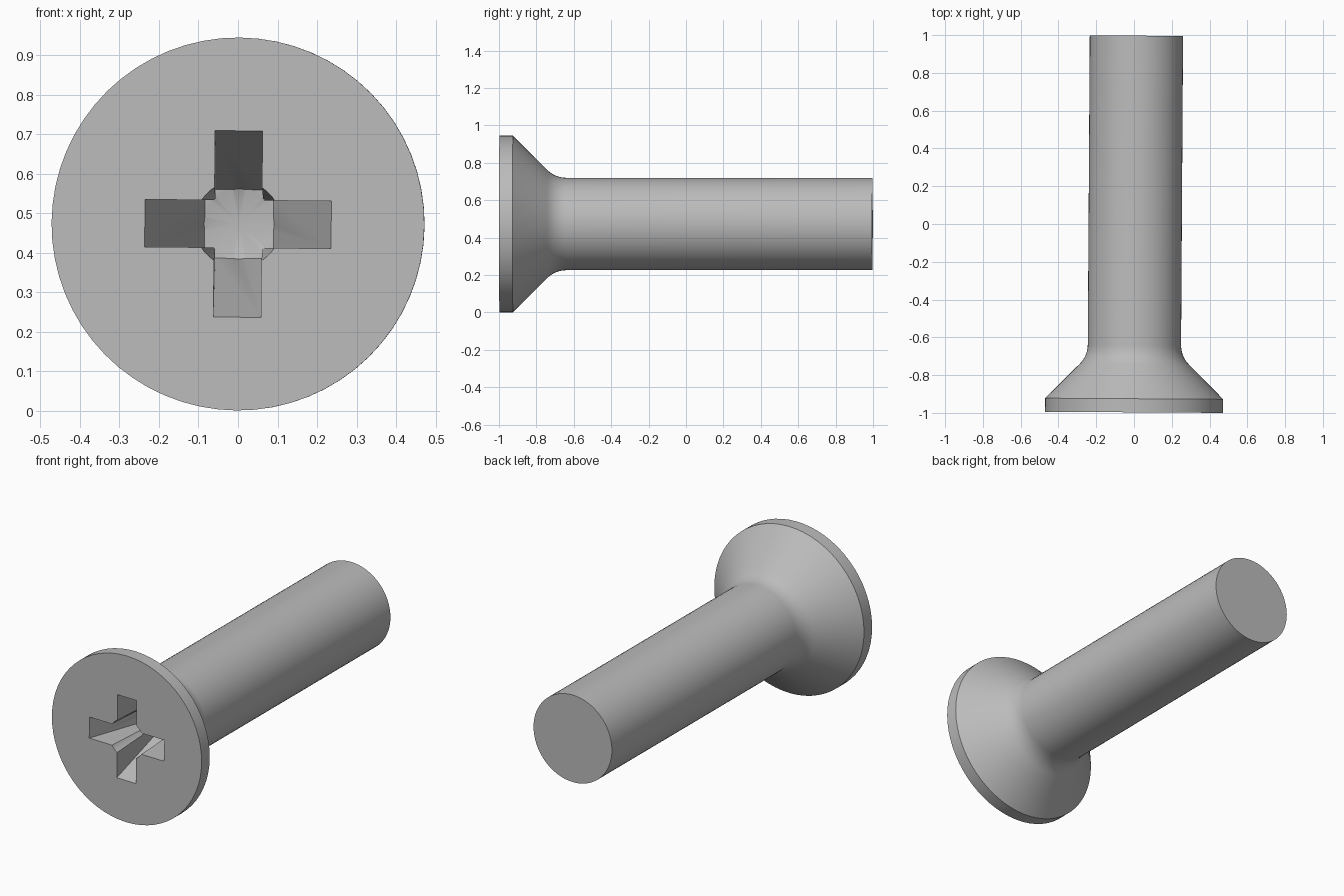
import bpy, bmesh, math
from mathutils import Matrix

if "Cube" in bpy.data.objects:
    bpy.data.objects.remove(bpy.data.objects["Cube"])

SEGMENTS = 64
HEAD_R, SHAFT_R, LENGTH = 0.472, 0.247, 1.994
RIM, FILLET = 0.072, 0.145
DEPTH, TIP = 0.44, 0.47

steel = bpy.data.materials.new("grey_steel")
steel.use_nodes = True
steel.diffuse_color = (0.5, 0.5, 0.5, 1)
steel.node_tree.nodes["Principled BSDF"].inputs["Base Color"].default_value = (0.5, 0.5, 0.5, 1)


def make_object(name, bm):
    bmesh.ops.recalc_face_normals(bm, faces=bm.faces)
    mesh = bpy.data.meshes.new(name)
    bm.to_mesh(mesh)
    bm.free()
    mesh.materials.append(steel)
    obj = bpy.data.objects.new(name, mesh)
    bpy.context.collection.objects.link(obj)
    return obj


def lathe(name, profile):
    """Revolve (radius, depth) points around the y axis."""
    bm = bmesh.new()
    verts = [bm.verts.new((r, y, 0)) for r, y in profile]
    edges = [bm.edges.new(pair) for pair in zip(verts, verts[1:])]
    bmesh.ops.spin(bm, geom=verts + edges, cent=(0, 0, 0), axis=(0, 1, 0),
                   angle=math.tau, steps=SEGMENTS)
    bmesh.ops.remove_doubles(bm, verts=bm.verts, dist=1e-5)
    # Close the flat ends
    bmesh.ops.holes_fill(bm, edges=[e for e in bm.edges if e.is_boundary], sides=0)
    return make_object(name, bm)


def slot(name, angle):
    """Tapered bar that narrows with depth, turned about the y axis."""
    slope = (0.236 - 0.087) / DEPTH
    outline = [(-0.236 - slope * 0.1, -0.1), (0.236 + slope * 0.1, -0.1),
               (0.087, DEPTH), (-0.087, DEPTH)]
    bm = bmesh.new()
    face = bm.faces.new([bm.verts.new((x, y, -0.06)) for x, y in outline])
    new = bmesh.ops.extrude_face_region(bm, geom=[face])["geom"]
    bmesh.ops.translate(bm, vec=(0, 0, 0.12),
                        verts=[v for v in new if isinstance(v, bmesh.types.BMVert)])
    bmesh.ops.rotate(bm, verts=bm.verts, matrix=Matrix.Rotation(angle, 3, "Y"))
    return make_object(name, bm)


# Screw body: rim, countersunk cone, rounded neck, straight shaft
neck = RIM + HEAD_R - SHAFT_R + FILLET * math.tan(math.pi / 8)
arc = [math.radians(45 - 45 * i / 6) for i in range(7)]
profile = [(HEAD_R, 0), (HEAD_R, RIM)]
profile += [(SHAFT_R + FILLET * (1 - math.cos(a)), neck - FILLET * math.sin(a)) for a in arc]
profile += [(SHAFT_R, LENGTH)]
screw = lathe("screw_body", profile)

# Cross recess: two tapered slots and a pointed core
cutters = [
    slot("slot_cutter_across", 0),
    slot("slot_cutter_upright", math.pi / 2),
    lathe("core_cutter", [(0.115, -0.1), (0.0885, DEPTH), (0, TIP)]),
]
for cutter in cutters:
    mod = screw.modifiers.new("recess", "BOOLEAN")
    mod.operation = "DIFFERENCE"
    mod.solver = "EXACT"
    mod.object = cutter

bpy.context.view_layer.objects.active = screw
for obj in bpy.context.selected_objects:
    obj.select_set(False)
screw.select_set(True)
for mod in list(screw.modifiers):
    bpy.ops.object.modifier_apply(modifier=mod.name)
for cutter in cutters:
    bpy.data.objects.remove(cutter)

# Place the screw with its slight lean and roll
lean = Matrix.Rotation(-0.0064, 4, "Z") @ Matrix.Rotation(0.009, 4, "Y")
screw.data.transform(Matrix.Translation((0, -0.997, 0.473)) @ lean)
bpy.ops.object.shade_smooth_by_angle(angle=math.radians(30))
